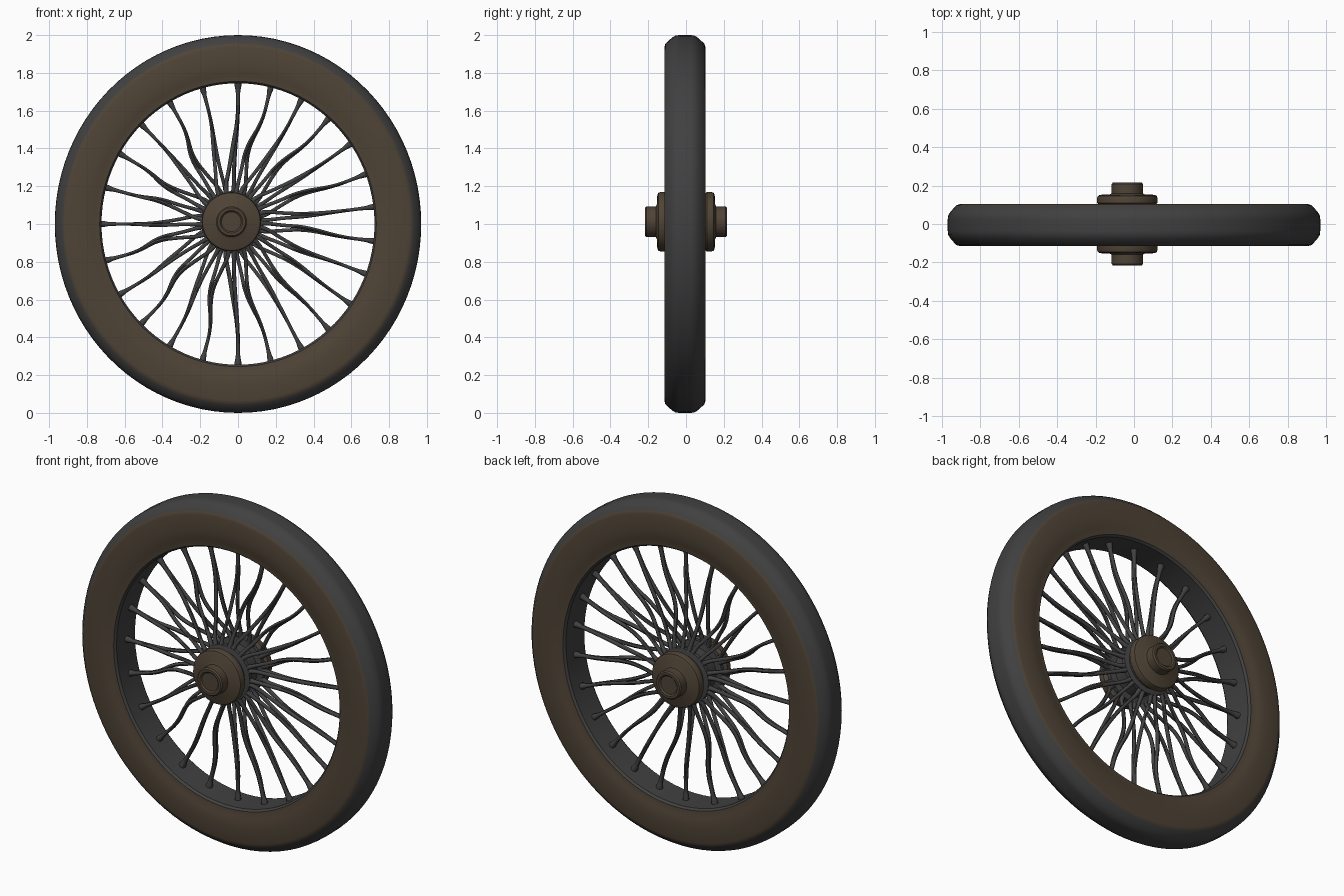
import bpy, bmesh, math
from mathutils import Matrix, Vector

cube = bpy.data.objects.get("Cube")
if cube:
    bpy.data.objects.remove(cube)


def make_material(name, colour):
    m = bpy.data.materials.new(name)
    m.use_nodes = True
    m.diffuse_color = (*colour, 1)
    m.node_tree.nodes["Principled BSDF"].inputs["Base Color"].default_value = (*colour, 1)
    return m


brown = make_material("dusty brown", (0.078, 0.057, 0.037))
grey = make_material("dark grey", (0.052, 0.052, 0.053))
HUB = Vector((-0.035, 0, 1.012))
SQUASH = 0.97  # the rim is slightly narrower than tall


def lathe(name, profile, centre, steps, squash=1, closed=False, grey_rule=None):
    """Spin a (radius, y) profile about the y axis through centre."""
    bm = bmesh.new()
    verts = [bm.verts.new((0, y, r)) for r, y in profile]
    pairs = list(zip(verts, verts[1:]))
    if closed:
        pairs.append((verts[-1], verts[0]))
    edges = [bm.edges.new(p) for p in pairs]
    bmesh.ops.spin(bm, geom=verts + edges, cent=(0, 0, 0), axis=(0, 1, 0),
                   angle=math.tau, steps=steps)
    bmesh.ops.remove_doubles(bm, verts=bm.verts, dist=0.0005)
    bmesh.ops.recalc_face_normals(bm, faces=bm.faces)
    bm.normal_update()
    for f in bm.faces:
        f.material_index = int(bool(grey_rule and grey_rule(f)))
    bm.transform(Matrix.Translation(centre) @ Matrix.Diagonal((squash, 1, 1, 1)))
    mesh = bpy.data.meshes.new(name)
    bm.to_mesh(mesh)
    bm.free()
    mesh.materials.append(brown)
    mesh.materials.append(grey)
    obj = bpy.data.objects.new(name, mesh)
    bpy.context.collection.objects.link(obj)
    smooth(obj, 35)
    return obj


def smooth(obj, degrees):
    bpy.ops.object.select_all(action='DESELECT')
    obj.select_set(True)
    bpy.context.view_layer.objects.active = obj
    bpy.ops.object.shade_smooth_by_angle(angle=math.radians(degrees))


def mirrored(half):
    return half + [(r, -y) for r, y in reversed(half)]


# Tyre and rim: raised inner lip, flat walls, bevelled crown
tyre_half = [(0.745, -0.085), (0.755, -0.098), (0.785, -0.100), (0.805, -0.107),
             (0.85, -0.109), (0.935, -0.109), (0.955, -0.103), (0.985, -0.070),
             (0.998, -0.050), (1.0, -0.03)]
lathe("tyre", mirrored(tyre_half), Vector((0, -0.006, 1)), 96, SQUASH, True,
      lambda f: abs(f.normal.y) < 0.72)

# Hub: dished axle cap, rounded end disc, spoke flange and barrel
hub_half = [(0, -0.209), (0.052, -0.209), (0.060, -0.217), (0.074, -0.217),
            (0.081, -0.209), (0.081, -0.160), (0.092, -0.154), (0.142, -0.152),
            (0.153, -0.146), (0.157, -0.135), (0.157, -0.110), (0.147, -0.100),
            (0.135, -0.095), (0.135, -0.080), (0.162, -0.074), (0.162, -0.052),
            (0.128, -0.046)]
lathe("hub", mirrored(hub_half), HUB, 48,
      grey_rule=lambda f: abs(f.calc_center_median().y) < 0.098)

# Spokes: each leaves the rim as one strand and forks to both hub flanges
curve = bpy.data.curves.new("spokes", 'CURVE')
curve.dimensions = '3D'
curve.bevel_depth = 0.0105
curve.bevel_resolution = 1
curve.resolution_u = 5
curve.use_fill_caps = True
angles = [math.pi * i / 13 for i in range(13)]
angles += [math.pi + math.pi * i / 12 for i in range(12)]


def polar(centre, radius, angle, y, squash=1):
    return centre + Vector((radius * math.sin(angle) * squash, y, radius * math.cos(angle)))


for i, a in enumerate(angles):
    lean = 0.05 if i % 2 else -0.05
    rim = Vector((0, 0, 1))
    for side in (-1, 1):
        root = a + side * 0.13 + lean
        path = [(polar(rim, 0.752, a, 0, SQUASH), 1.9),
                (polar(rim, 0.728, a, 0, SQUASH), 1.7),
                (polar(rim, 0.700, a, side * 0.002, SQUASH), 1.0),
                (polar(rim, 0.560, a, side * 0.007, SQUASH), 0.95),
                (polar(HUB, 0.400, a - lean * 0.7 + side * 0.015, side * 0.015), 1.1),
                (polar(HUB, 0.270, a + side * 0.05, side * 0.035), 1.0),
                (polar(HUB, 0.185, root, side * 0.058), 1.1),
                (polar(HUB, 0.145, root, side * 0.063), 1.5)]
        spline = curve.splines.new('NURBS')
        spline.points.add(len(path) - 1)
        spline.order_u = 3
        spline.use_endpoint_u = True
        for point, (co, size) in zip(spline.points, path):
            point.co = (*co, 1)
            point.radius = size
curve.materials.append(grey)
spokes = bpy.data.objects.new("spokes", curve)
bpy.context.collection.objects.link(spokes)
bpy.ops.object.select_all(action='DESELECT')
spokes.select_set(True)
bpy.context.view_layer.objects.active = spokes
bpy.ops.object.convert(target='MESH')
smooth(bpy.context.view_layer.objects.active, 60)
